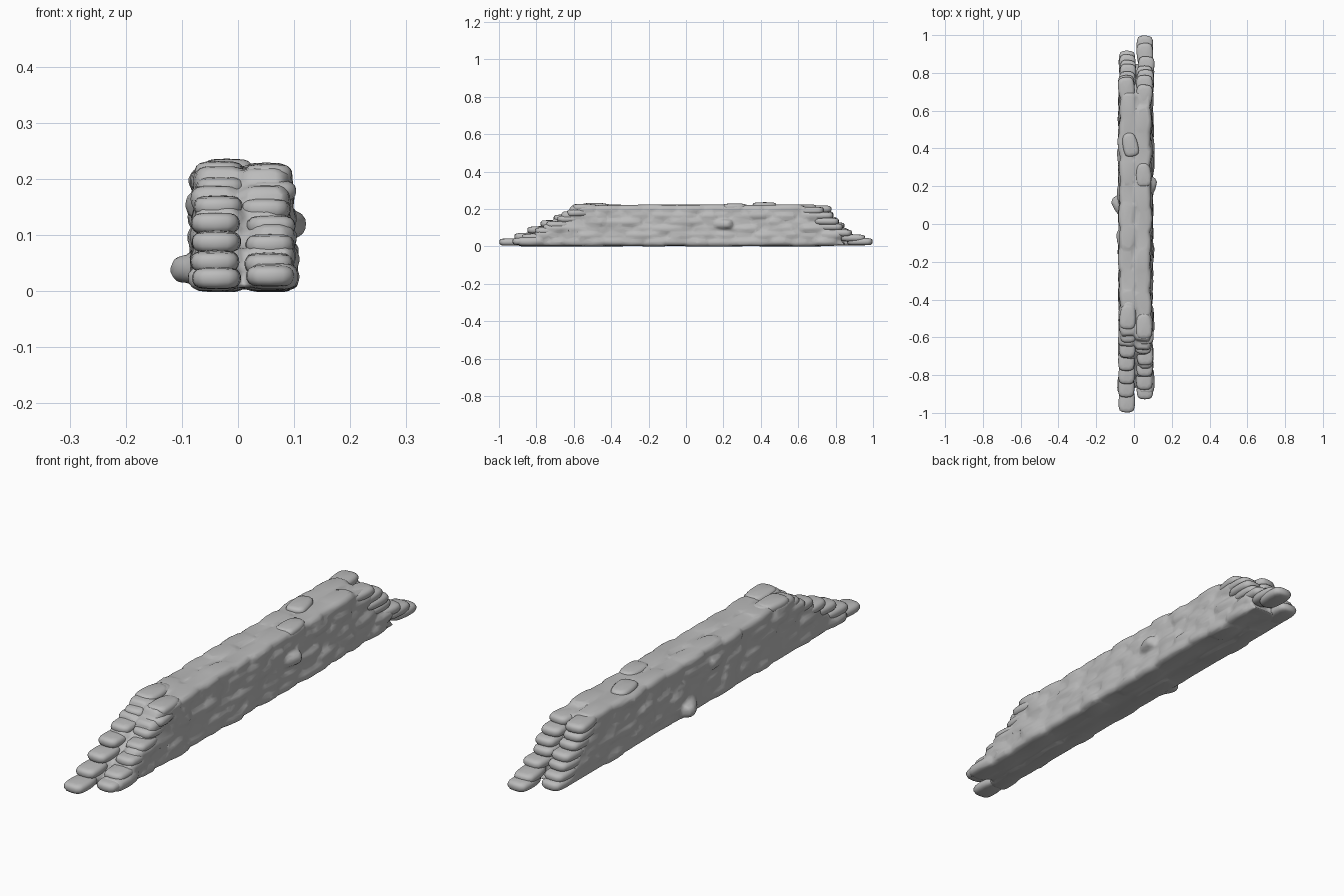
import bpy, bmesh, math, random
from mathutils import Vector, Matrix, noise

random.seed(4)
cube = bpy.data.objects.get("Cube")
if cube:
    bpy.data.objects.remove(cube)

cloth = bpy.data.materials.new("grey_cloth")
cloth.use_nodes = True
cloth.diffuse_color = (0.5, 0.5, 0.5, 1)
cloth.node_tree.nodes["Principled BSDF"].inputs["Base Color"].default_value = (0.5, 0.5, 0.5, 1)

TOP = 0.222


def make_object(name, bm):
    bmesh.ops.recalc_face_normals(bm, faces=bm.faces)
    mesh = bpy.data.meshes.new(name)
    bm.to_mesh(mesh)
    bm.free()
    mesh.materials.append(cloth)
    obj = bpy.data.objects.new(name, mesh)
    bpy.context.collection.objects.link(obj)
    for poly in mesh.polygons:
        poly.use_smooth = True
    return obj


def add_bag(bm, centre, size, yaw=0, pitch=0):
    """Pillow made of stacked outline rings with a pinched seam round the middle."""
    outline = [(-.36, -.5), (.36, -.5), (.48, -.35), (.5, 0), (.42, .36),
               (.22, .5), (-.22, .5), (-.42, .36), (-.5, 0), (-.48, -.35)]
    turn = Matrix.Translation(centre) @ Matrix.Rotation(yaw, 4, 'Z') @ Matrix.Rotation(pitch, 4, 'X')
    rings = []
    for scale, z in ((.6, -.5), (.9, -.36), (1, -.05), (.94, .24), (.68, .46)):
        rings.append([bm.verts.new(turn @ Vector((x * scale * size[0], y * (scale + 1) / 2 * size[1],
                                                  z * size[2]))) for x, y in outline])
    count = len(outline)
    for low, high in zip(rings, rings[1:]):
        for i in range(count):
            j = (i + 1) % count
            bm.faces.new((low[i], low[j], high[j], high[i]))
    bm.faces.new(rings[0][::-1])
    bm.faces.new(rings[-1])


# Merged wall: solid trapezoid with courses of worn bags melted into it
bm = bmesh.new()
bmesh.ops.create_cube(bm, size=1)
for v in bm.verts:
    high = v.co.z > 0
    front, back = (-0.57, 0.69) if high else (-0.87, 0.85)
    left, right = (-0.068, 0.083) if high else (-0.078, 0.092)
    v.co = ((right if v.co.x > 0 else left), (back if v.co.y > 0 else front), TOP - .012 if high else .006)
courses = 6
for k in range(courses):
    t = k / (courses - 1)
    z = 0.025 + t * (TOP - 0.047)
    start, end = -0.84 + .29 * t, 0.82 - .16 * t
    for x in (-0.036 + .002 * t, 0.058 - .012 * t):
        y = start + random.uniform(0, .05)
        while y < end:
            add_bag(bm, (x + random.uniform(-.006, .006), y, z + random.uniform(-.003, .003)),
                    (0.095, 0.15, 0.048), random.uniform(-.13, .13) + random.choice((0, math.pi)))
            y += random.uniform(.1, .125)
# Bags that have slipped sideways out of the courses
for pos, yaw in (((-.07, .1, .04), .6), ((.075, .2, .12), -.4), ((-.05, -.08, .155), .3)):
    add_bag(bm, pos, (.085, .11, .05), yaw)
wall = make_object("bag_wall", bm)
remesh = wall.modifiers.new("merge", 'REMESH')
remesh.mode = 'VOXEL'
remesh.voxel_size = 0.008
remesh.use_smooth_shade = True
soften = wall.modifiers.new("soften", 'SMOOTH')
soften.factor = 0.5
soften.iterations = 3
thin = wall.modifiers.new("thin", 'DECIMATE')
thin.ratio = 0.2


# Loose bags stepping down the ends: x, outer y, z of each
def add_steps(name, x, steps, outward, thick=0.042):
    for n, (outer, z) in enumerate(steps):
        bm = bmesh.new()
        length = 0.14
        add_bag(bm, (x + random.uniform(-.006, .006), outer - outward * length / 2, z),
                (0.092, length, thick), random.uniform(-.1, .1) + (0 if outward < 0 else math.pi),
                random.uniform(-.03, .03))
        obj = make_object(f"{name}_{n + 1}", bm)
        obj.modifiers.new("round", 'SUBSURF').levels = 1


add_steps("front_right_bag", -0.036,
          [(-1.0, .024), (-.92, .054), (-.85, .089), (-.78, .121), (-.71, .152), (-.63, .185), (-.56, .213)], -1)
add_steps("front_left_bag", 0.053,
          [(-.93, .028), (-.88, .05), (-.81, .083), (-.75, .116), (-.69, .147), (-.64, .18), (-.61, .208)], -1)
add_steps("back_left_bag", 0.057,
          [(1.0, .026), (.96, .046), (.89, .073), (.84, .105), (.82, .135), (.79, .165), (.74, .192)], 1)
add_steps("back_right_bag", -0.036,
          [(.92, .024), (.9, .05), (.87, .08), (.85, .11), (.81, .14), (.79, .17), (.78, .2)], 1)

# Loose bags lying on top
for name, pos, yaw in (("top_bag_middle", (.05, .26, .212), .05),
                       ("top_bag_back", (-.02, .42, .219), .2),
                       ("top_bag_front", (-.03, -.47, .212), -.1)):
    bm = bmesh.new()
    add_bag(bm, pos, (.085, .13, .038), yaw)
    obj = make_object(name, bm)
    obj.modifiers.new("round", 'SUBSURF').levels = 1
